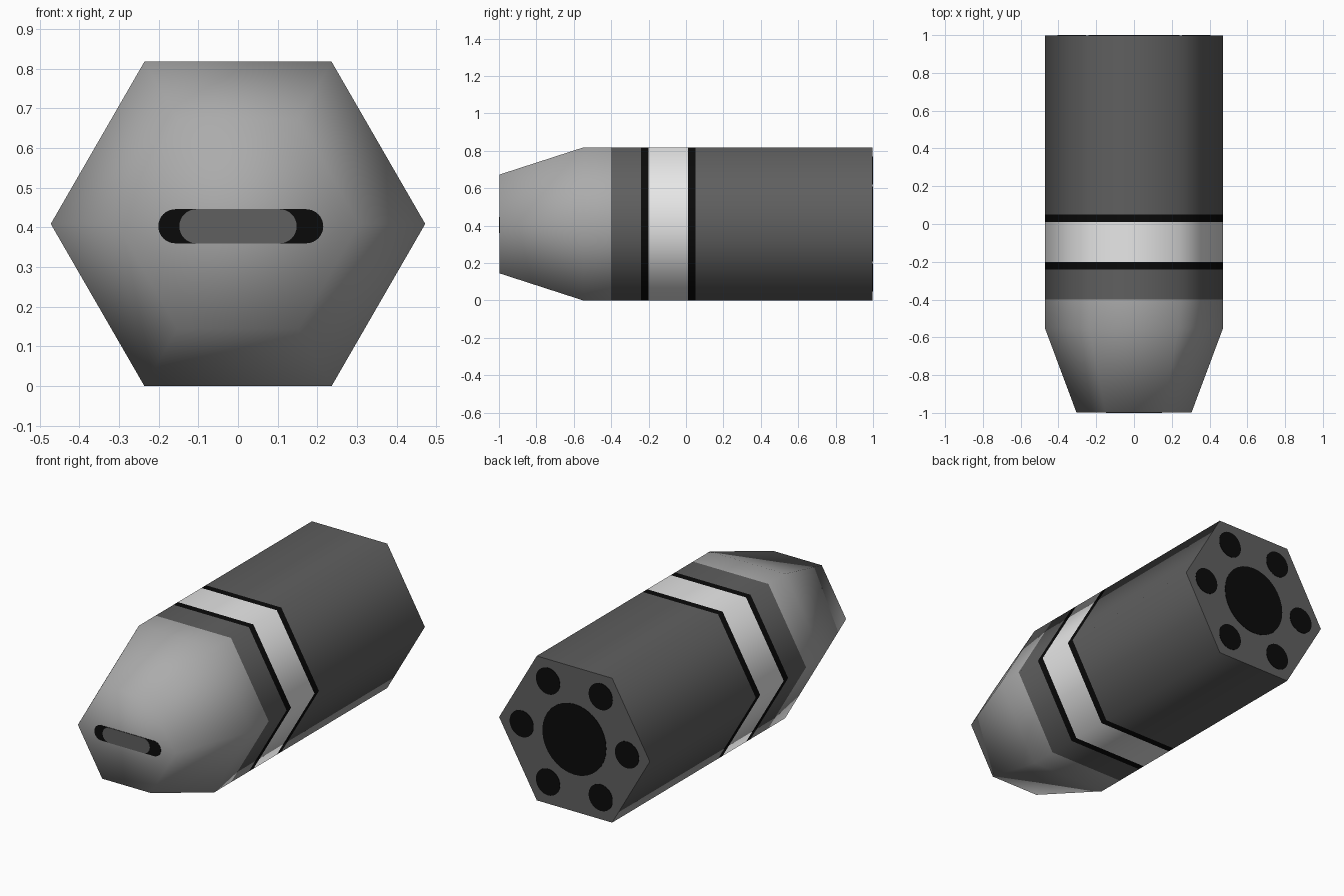
import bpy
import bmesh
from math import cos, sin, pi

cube = bpy.data.objects.get("Cube")
if cube:
    bpy.data.objects.remove(cube)

R = 0.472            # hexagon corner radius
MID = R * sin(pi / 3)  # height of the long axis


def material(name, value):
    mat = bpy.data.materials.new(name)
    mat.use_nodes = True
    colour = (value, value, value, 1)
    mat.diffuse_color = colour
    mat.node_tree.nodes["Principled BSDF"].inputs["Base Color"].default_value = colour
    return mat


BLACK = material("black", 0.003)
DARK = material("dark grey", 0.115)
GREY = material("mid grey", 0.41)
PALE = material("pale grey", 0.8)


def loft(name, outlines, mat, front=False, back=False, smooth=True):
    """Skin a row of (y, [(x, z), ...]) outlines, with optional end caps."""
    bm = bmesh.new()
    rings = [[bm.verts.new((x, y, z)) for x, z in pts] for y, pts in outlines]
    n = len(rings[0])
    for a, b in zip(rings, rings[1:]):
        for i in range(n):
            j = (i + 1) % n
            bm.faces.new((a[i], b[i], b[j], a[j])).smooth = smooth
    if front:
        bm.faces.new(rings[0]).smooth = smooth
    if back:
        bm.faces.new(rings[-1][::-1]).smooth = False
    mesh = bpy.data.meshes.new(name)
    bm.to_mesh(mesh)
    bm.free()
    mesh.materials.append(mat)
    obj = bpy.data.objects.new(name, mesh)
    bpy.context.collection.objects.link(obj)
    return obj


def hexagon(r):
    return [(r * cos(k * pi / 3), MID + r * sin(k * pi / 3)) for k in range(6)]


def capsule(cx, cz, half, r, steps=16):
    """Round-ended slot outline; half = 0 gives a circle."""
    pts = []
    for side, start in ((1, -pi / 2), (-1, pi / 2)):
        last = steps + 1 if half else steps
        for k in range(last):
            a = start + pi * k / steps
            pts.append((cx + side * half + r * cos(a), cz + r * sin(a)))
    return pts


def plate(name, pts, y0, y1, mat):
    loft(name, [(y0, pts), (y1, pts)], mat, front=True, back=True, smooth=False)


# Tapered nose, softly shaded over its front face
loft("nose", [(-0.997, hexagon(0.305)), (-0.55, hexagon(R)), (-0.40, hexagon(R))],
     GREY, front=True)

# Hexagonal barrel sections, front to back
for name, y0, y1, mat in (("collar", -0.40, -0.24, DARK),
                          ("front_stripe", -0.24, -0.20, BLACK),
                          ("pale_band", -0.20, 0.01, PALE),
                          ("rear_stripe", 0.01, 0.05, BLACK),
                          ("main_body", 0.05, 0.998, DARK)):
    loft(name, [(y0, hexagon(R)), (y1, hexagon(R))], mat, back=name == "main_body")

# Nose slot with its grey insert
plate("slot", capsule(0.007, MID - 0.006, 0.165, 0.043), -0.9985, -0.99, BLACK)
plate("slot_insert", capsule(0, MID - 0.006, 0.105, 0.043), -1.0, -0.9985, DARK)

# Rear nozzles: one large in the middle, one small towards each corner
plate("main_nozzle", capsule(0, MID, 0, 0.2), 0.992, 1.0, BLACK)
for k in range(6):
    a = k * pi / 3
    plate(f"small_nozzle_{k + 1}",
          capsule(0.33 * cos(a), MID + 0.33 * sin(a), 0, 0.075), 0.992, 1.0, BLACK)
